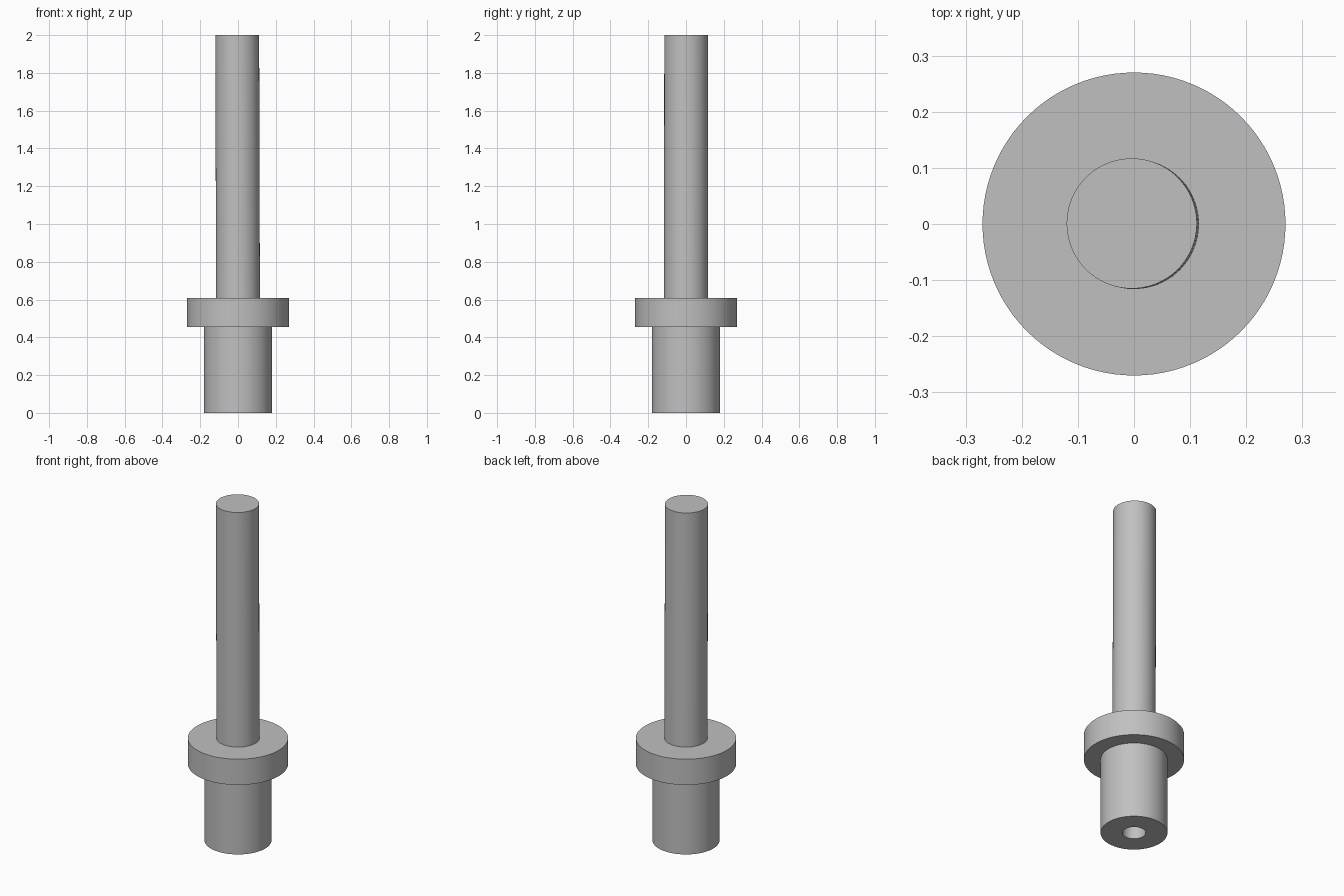
import bpy, bmesh, math

SIDES = 96

cube = bpy.data.objects.get("Cube")
if cube:
    bpy.data.objects.remove(cube, do_unlink=True)

# Single plain grey
grey = bpy.data.materials.new("plain grey")
grey.use_nodes = True
colour = (0.53, 0.53, 0.53, 1)
grey.diffuse_color = colour
grey.node_tree.nodes["Principled BSDF"].inputs["Base Color"].default_value = colour


def lathe(name, profile, lean=(0, 0)):
    """Revolve (radius, z) points about z; lean shifts the axis by the last point."""
    bm = bmesh.new()
    z0, z1 = profile[0][1], profile[-1][1]
    rings = []
    for r, z in profile:
        t = (z - z0) / (z1 - z0)
        cx, cy = lean[0] * t, lean[1] * t
        count = SIDES if r > 0 else 1
        rings.append([bm.verts.new((cx + r * math.cos(math.tau * i / SIDES),
                                    cy + r * math.sin(math.tau * i / SIDES), z))
                      for i in range(count)])
    for a, b in zip(rings, rings[1:]):
        for i in range(SIDES):
            j = (i + 1) % SIDES
            corners = [a[i % len(a)], a[j % len(a)], b[j % len(b)], b[i % len(b)]]
            bm.faces.new(list(dict.fromkeys(corners)))
    bmesh.ops.recalc_face_normals(bm, faces=bm.faces)
    mesh = bpy.data.meshes.new(name)
    bm.to_mesh(mesh)
    bm.free()
    mesh.materials.append(grey)
    ob = bpy.data.objects.new(name, mesh)
    bpy.context.collection.objects.link(ob)
    bpy.ops.object.select_all(action='DESELECT')
    ob.select_set(True)
    bpy.context.view_layer.objects.active = ob
    bpy.ops.object.shade_smooth_by_angle(angle=math.radians(30))
    return ob


# Shank with blind bore underneath, and the collar above it
lathe("collared_shank", [(0, 0.4), (0.063, 0.4), (0.063, 0), (0.18, 0),
                         (0.18, 0.455), (0.27, 0.455), (0.27, 0.608), (0, 0.608)])

# Long rod, leaning very slightly sideways
lathe("rod", [(0, 0.6), (0.116, 0.6), (0.116, 2), (0, 2)], lean=(-0.004, 0.001))
